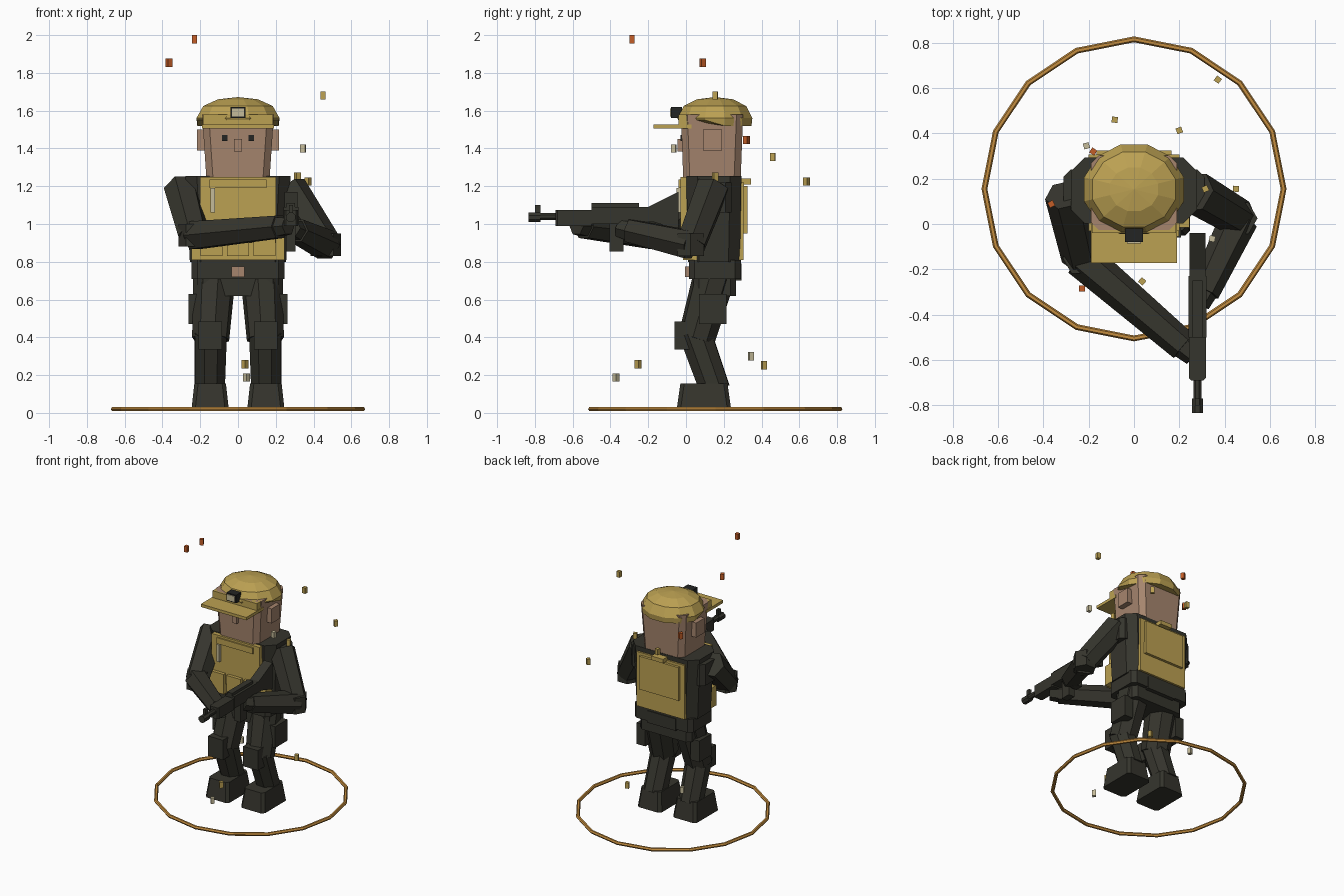
import bpy, bmesh, math
from mathutils import Vector, Matrix

cube = bpy.data.objects.get("Cube")
if cube:
    bpy.data.objects.remove(cube, do_unlink=True)


def material(name, rgb):
    m = bpy.data.materials.new(name)
    m.use_nodes = True
    m.diffuse_color = (*rgb, 1)
    bsdf = next(n for n in m.node_tree.nodes if n.type == 'BSDF_PRINCIPLED')
    bsdf.inputs["Base Color"].default_value = (*rgb, 1)
    return m


DARK = material("dark cloth", (.036, .035, .026))
BLACK = material("black", (.017, .018, .017))
GOLD = material("gold cloth", (.50, .355, .085))
SKIN = material("skin", (.38, .235, .155))
PALE = material("pale", (.56, .50, .32))
ORANGE = material("orange", (.55, .11, .02))
AMBER = material("amber ring", (.56, .27, .05))


def finish(name, bm, mat):
    bmesh.ops.recalc_face_normals(bm, faces=bm.faces[:])
    mesh = bpy.data.meshes.new(name)
    bm.to_mesh(mesh)
    bm.free()
    mesh.materials.append(mat)
    ob = bpy.data.objects.new(name, mesh)
    bpy.context.scene.collection.objects.link(ob)
    return ob


def box(name, mat, xs, ys, zs, top=(1, 1), chamfer=0, turn=0):
    """Box between limits, with a scaled top and chamfered upright edges."""
    bm = bmesh.new()
    bmesh.ops.create_cube(bm, size=1)
    if chamfer:
        upright = [e for e in bm.edges if abs(e.verts[0].co.z - e.verts[1].co.z) > .5]
    size = Vector((xs[1] - xs[0], ys[1] - ys[0], zs[1] - zs[0]))
    mid = Vector((xs[1] + xs[0], ys[1] + ys[0], zs[1] + zs[0])) / 2
    for v in bm.verts:
        up = v.co.z > 0
        v.co = Vector(a * b for a, b in zip(v.co, size))
        if up:
            v.co.x *= top[0]
            v.co.y *= top[1]
    if chamfer:
        bmesh.ops.bevel(bm, geom=upright, offset=chamfer, segments=1, affect='EDGES')
    bm.transform(Matrix.Translation(mid) @ Matrix.Rotation(turn, 4, 'Z'))
    return finish(name, bm, mat)


def limb(name, mat, a, b, r1, r2, sides=6):
    """Tapered prism from point a to point b."""
    a, b = Vector(a), Vector(b)
    bm = bmesh.new()
    bmesh.ops.create_cone(bm, cap_ends=True, segments=sides, radius1=r1, radius2=r2,
                          depth=(b - a).length)
    rot = (b - a).to_track_quat('Z', 'Y').to_matrix().to_4x4()
    bm.transform(Matrix.Translation((a + b) / 2) @ rot @ Matrix.Rotation(math.pi / sides, 4, 'Z'))
    return finish(name, bm, mat)


def side_profile(name, mat, pts, x0, x1):
    """Outline in y and z, extruded across x."""
    bm = bmesh.new()
    face = bm.faces.new([bm.verts.new((x0, y, z)) for y, z in pts])
    moved = bmesh.ops.extrude_face_region(bm, geom=[face])['geom']
    bmesh.ops.translate(bm, vec=(x1 - x0, 0, 0),
                        verts=[v for v in moved if isinstance(v, bmesh.types.BMVert)])
    return finish(name, bm, mat)


# Ground ring
bpy.ops.mesh.primitive_torus_add(major_segments=16, minor_segments=6, major_radius=.66,
                                 minor_radius=.013, location=(0, .155, .02))
ring = bpy.context.object
ring.name = "ground_ring"
ring.data.materials.append(AMBER)

# Torso and waist
box("torso", DARK, (-.255, .255), (.01, .285), (.80, 1.255), (1.09, 1.06), .06)
box("belt", DARK, (-.245, .245), (.015, .29), (.71, .81), chamfer=.03)
box("hips", DARK, (-.215, .215), (.04, .265), (.62, .75), chamfer=.03)
box("buckle", SKIN, (-.035, .035), (-.005, .03), (.72, .775))
box("belt_rear_pouch", DARK, (-.12, .12), (.24, .295), (.70, .79))

# Vest
box("vest_waist", GOLD, (-.245, .245), (-.015, .10), (.81, .96))
box("vest_front", GOLD, (-.20, .20), (-.03, .06), (.90, 1.25))
box("vest_flap", GOLD, (-.15, .15), (-.04, 0), (1.19, 1.235))
for i, x in enumerate((-.14, 0, .14)):
    box(f"vest_pouch_{i}", GOLD, (x - .058, x + .058), (-.055, 0), (.83, .98))
box("light_stick", PALE, (-.145, -.122), (-.05, -.02), (1.06, 1.19))
box("back_plate", GOLD, (-.20, .20), (.22, .305), (.81, 1.22), (1, 1.03))
box("back_panel", GOLD, (-.165, .165), (.28, .325), (.95, 1.20))
box("back_handle", GOLD, (-.05, .05), (.27, .345), (1.21, 1.24))

# Head and face
box("head", SKIN, (-.168, .168), (-.015, .29), (1.25, 1.58), (1.13, 1.08), .035)
box("nose", SKIN, (-.02, .02), (-.045, 0), (1.385, 1.45))
for side, s in (("left", 1), ("right", -1)):
    box(side + "_eye", BLACK, sorted((s * .055, s * .085)), (-.03, -.01), (1.44, 1.472))
    box(side + "_ear", SKIN, sorted((s * .17, s * .218)), (.09, .19), (1.39, 1.50))

# Cap: faceted dome, deeper at the back
bm = bmesh.new()
rows = []
for r, z in ((.223, 1.52), (.228, 1.56), (.19, 1.625), (.11, 1.66)):
    row = []
    for k in range(12):
        a = math.tau * (k + .5) / 12
        low = 1.55 if z < 1.53 and math.sin(a) < .2 else z
        row.append(bm.verts.new((r * math.cos(a), .153 + .9 * r * math.sin(a), low)))
    rows.append(row)
tip = bm.verts.new((0, .153, 1.672))
for k in range(12):
    n = (k + 1) % 12
    for lo, hi in zip(rows, rows[1:]):
        bm.faces.new((lo[k], lo[n], hi[n], hi[k]))
    bm.faces.new((rows[-1][k], rows[-1][n], tip))
bm.faces.new(rows[0][::-1])
finish("cap_dome", bm, GOLD)
box("cap_brim", GOLD, (-.19, .19), (-.172, .03), (1.506, 1.528))
box("cap_front", GOLD, (-.185, .185), (-.04, .06), (1.52, 1.58))
box("lamp_case", BLACK, (-.04, .04), (-.08, -.02), (1.56, 1.62))
box("lamp_lens", PALE, (-.031, .031), (-.086, -.07), (1.569, 1.611))

# Legs
for side, s in (("left", 1), ("right", -1)):
    limb(side + "_thigh", DARK, (s * .125, .155, .74), (s * .145, .055, .39), .115, .10, 8)
    limb(side + "_shin", DARK, (s * .145, .045, .43), (s * .15, .155, .12), .092, .085, 8)
    box(side + "_knee_pad", DARK, sorted((s * .085, s * .208)), (-.06, .02), (.335, .485))
    box(side + "_boot", DARK, sorted((s * .048, s * .247)), (-.05, .24), (.012, .155),
        (.84, .86), .02)
    box(side + "_thigh_pouch", DARK, sorted((s * .19, s * .262)), (.07, .215), (.47, .63))

# Arms bent around the long tool
arms = {
    "left": ((.27, .14, 1.19), (.465, .025, .89), (.31, -.30, .965)),
    "right": ((-.30, .13, 1.19), (-.235, -.15, .94), (.22, -.54, .985)),
}
for side, (shoulder, elbow, wrist) in arms.items():
    limb(side + "_upper_arm", DARK, shoulder, elbow, .095, .085)
    limb(side + "_forearm", DARK, elbow, wrist, .085, .068)
    aim = (Vector(wrist) - Vector(elbow)).normalized()
    limb(side + "_glove", DARK, Vector(wrist) - aim * .02, Vector(wrist) + aim * .06, .06, .05)
    bend = Vector(elbow)
    limb(side + "_elbow", DARK, bend - Vector((0, 0, .06)), bend + Vector((0, 0, .06)), .08, .08)
    s = 1 if side == "left" else -1
    box(side + "_shoulder", DARK, sorted((s * .19, s * .31)), (.07, .24), (1.06, 1.22), chamfer=.03)

# Long tool held across the body
X = .28
side_profile("tool_stock", DARK, ((-.04, 1.17), (-.20, 1.09), (-.25, 1.09), (-.25, 1.01),
                                  (-.17, 1.01), (-.04, .97)), X - .035, X + .035)
box("tool_body", DARK, (X - .04, X + .04), (-.50, -.23), (1.00, 1.09))
box("tool_rail", DARK, (X - .022, X + .022), (-.50, -.25), (1.08, 1.11))
box("tool_handguard", DARK, (X - .037, X + .037), (-.69, -.49), (.99, 1.075), chamfer=.01)
limb("tool_barrel", DARK, (X, -.68, 1.04), (X, -.80, 1.04), .02, .02, 8)
limb("tool_muzzle", DARK, (X, -.77, 1.035), (X, -.833, 1.035), .027, .027, 8)
box("tool_front_sight", DARK, (X - .01, X + .01), (-.80, -.77), (1.03, 1.10))
box("tool_magazine", DARK, (X - .025, X + .025), (-.405, -.33), (.855, 1.01))
box("tool_grip", DARK, (X - .025, X + .025), (-.31, -.25), (.90, 1.01))

# Floating sparks
sparks = [
    (ORANGE, -.23, -.285, 1.978), (ORANGE, -.365, .088, 1.853), (ORANGE, -.18, .32, 1.445),
    (GOLD, .45, .155, 1.68), (GOLD, .315, .155, 1.25), (GOLD, .37, .637, 1.225),
    (GOLD, -.085, .46, 1.355), (GOLD, .20, .413, .252), (GOLD, .036, -.253, .257),
    (PALE, .345, -.065, 1.40), (PALE, -.21, .345, .30), (PALE, .046, -.37, .187),
]
for i, (mat, x, y, z) in enumerate(sparks):
    box(f"spark_{i}", mat, (x - .013, x + .013), (y - .013, y + .013), (z - .022, z + .022),
        turn=i * .5)
